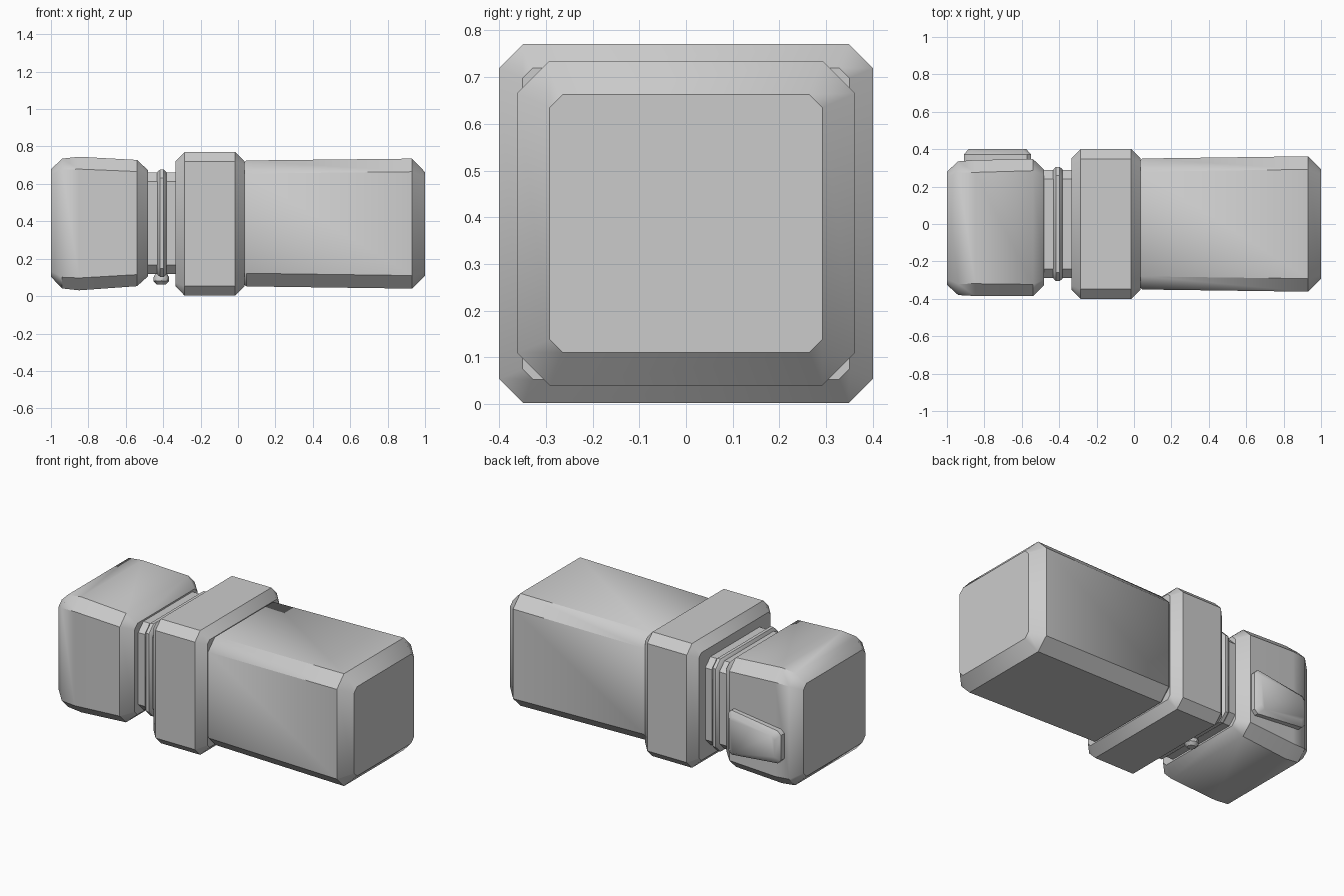
import bpy, bmesh, math

if "Cube" in bpy.data.objects:
    bpy.data.objects.remove(bpy.data.objects["Cube"])

grey = bpy.data.materials.new("plain_grey")
grey.diffuse_color = (0.6, 0.6, 0.6, 1)
grey.use_nodes = True
grey.node_tree.nodes["Principled BSDF"].inputs["Base Color"].default_value = grey.diffuse_color


def section(x, y0, y1, z0, z1, c):
    """Rectangle with cut corners, standing across the x axis."""
    return [(x, y0 + c, z0), (x, y1 - c, z0), (x, y1, z0 + c), (x, y1, z1 - c),
            (x, y1 - c, z1), (x, y0 + c, z1), (x, y0, z1 - c), (x, y0, z0 + c)]


def loft(name, rings, angle=40):
    """Skin a list of matching rings and cap both ends."""
    bm = bmesh.new()
    loops = [[bm.verts.new(p) for p in ring] for ring in rings]
    n = len(loops[0])
    for a, b in zip(loops, loops[1:]):
        for i in range(n):
            j = (i + 1) % n
            bm.faces.new((a[i], a[j], b[j], b[i]))
    bm.faces.new(loops[0][::-1])
    bm.faces.new(loops[-1])
    bmesh.ops.recalc_face_normals(bm, faces=bm.faces)
    me = bpy.data.meshes.new(name)
    bm.to_mesh(me)
    bm.free()
    me.materials.append(grey)
    ob = bpy.data.objects.new(name, me)
    bpy.context.collection.objects.link(ob)
    bpy.ops.object.select_all(action='DESELECT')
    ob.select_set(True)
    bpy.context.view_layer.objects.active = ob
    bpy.ops.object.shade_smooth_by_angle(angle=math.radians(angle))
    return ob


# long main body, widening slightly towards its end
loft("main_body", [section(0.02, -0.33, 0.33, 0.075, 0.705, 0.06),
                   section(0.045, -0.35, 0.35, 0.052, 0.725, 0.07),
                   section(0.93, -0.362, 0.362, 0.04, 0.735, 0.07),
                   section(1.0, -0.292, 0.292, 0.11, 0.663, 0.028)])

# wide collar
loft("collar", [section(-0.335, -0.35, 0.35, 0.053, 0.72, 0.022),
                section(-0.285, -0.4, 0.4, 0.002, 0.771, 0.052),
                section(-0.015, -0.4, 0.4, 0.002, 0.771, 0.052),
                section(0.035, -0.35, 0.35, 0.053, 0.72, 0.022)])

# narrow neck
loft("neck", [section(x, -0.29, 0.29, 0.117, 0.662, 0.05) for x in (-0.52, -0.30)])

# thin rounded ring around the neck
loft("neck_ring", [section(x, -0.305 + d, 0.305 - d, 0.103 + d, 0.676 - d, 0.045)
                   for x, d in ((-0.435, 0.03), (-0.431, 0.012), (-0.417, 0),
                                (-0.397, 0), (-0.383, 0.012), (-0.379, 0.03))])

# small knob under the ring
loft("ring_knob", [[(-0.41 + r * math.cos(a * math.pi / 4),
                     r * math.sin(a * math.pi / 4), z) for a in range(8)]
                   for z, r in ((0.062, 0.025), (0.08, 0.042),
                                (0.1, 0.042), (0.12, 0.03))])

# head, bulging towards the far end
loft("head", [section(-1.0, -0.325, 0.28, 0.103, 0.678, 0.03),
              section(-0.94, -0.38, 0.335, 0.041, 0.735, 0.06),
              section(-0.85, -0.385, 0.342, 0.031, 0.745, 0.066),
              section(-0.54, -0.385, 0.347, 0.053, 0.728, 0.062),
              section(-0.48, -0.325, 0.29, 0.107, 0.672, 0.028)])


def pad_ring(y, d):
    """Tapered pad outline with cut corners, inset by d."""
    x0, x1, c = -0.91 + d, -0.55 - d, 0.022
    l0, l1, r0, r1 = 0.2 + d, 0.40 - d, 0.17 + d, 0.445 - d
    return [(x0 + c, y, l0), (x1 - c, y, r0), (x1, y, r0 + c), (x1, y, r1 - c),
            (x1 - c, y, r1), (x0 + c, y, l1), (x0, y, l1 - c), (x0, y, l0 + c)]


# raised tapered pad on the back of the head
loft("back_pad", [pad_ring(0.31, 0), pad_ring(0.372, 0), pad_ring(0.4, 0.026)])
